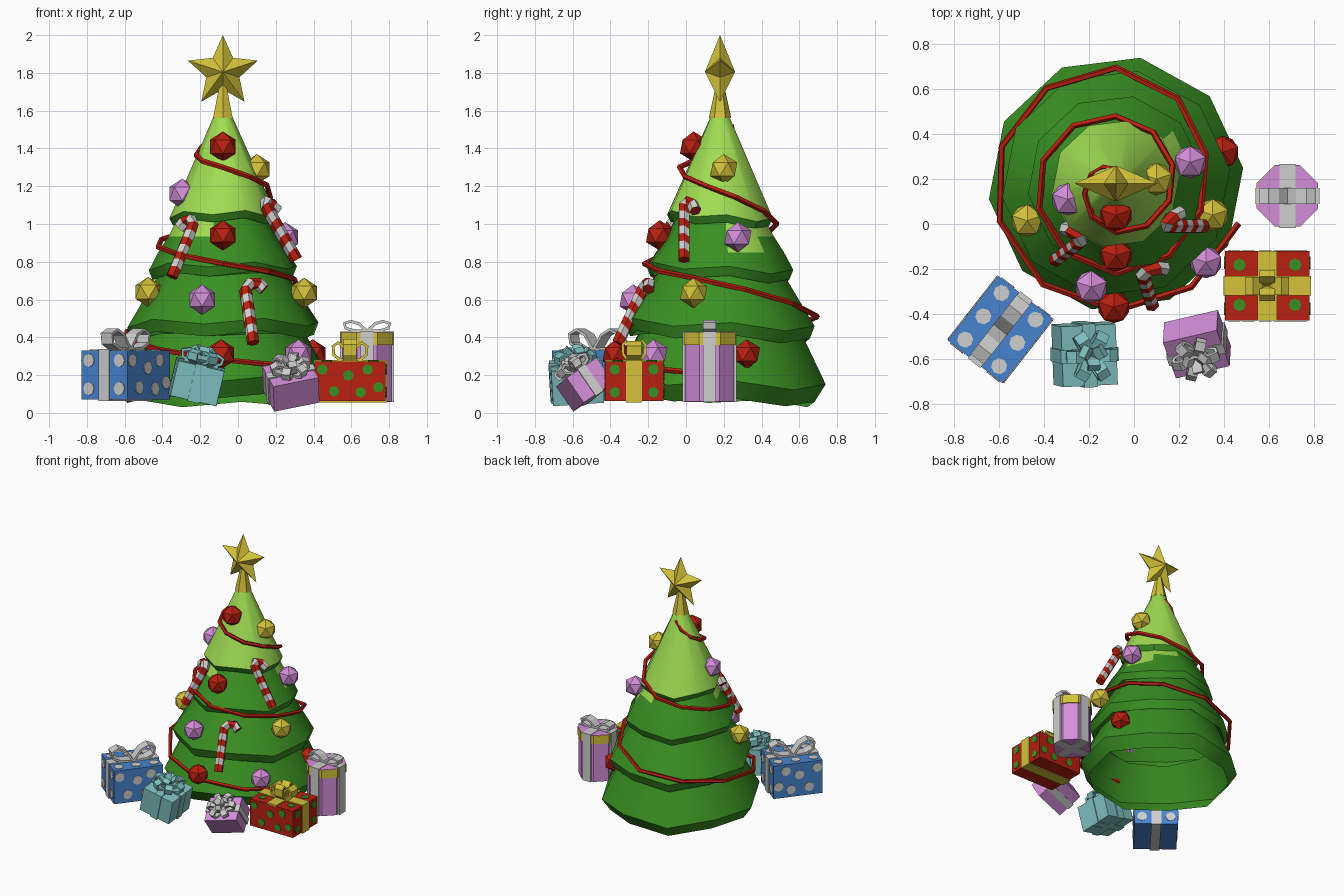
import bpy, bmesh, math
from mathutils import Vector, Matrix, Euler

if "Cube" in bpy.data.objects:
    bpy.data.objects.remove(bpy.data.objects["Cube"])

def material(name, col):
    m = bpy.data.materials.new(name)
    m.diffuse_color = (*col, 1)
    m.use_nodes = True
    m.node_tree.nodes["Principled BSDF"].inputs["Base Color"].default_value = m.diffuse_color
    return m

GREEN = material("pine green", (0.042, 0.28, 0.016))
LIME = material("light green", (0.35, 0.72, 0.085))
RED = material("red", (0.48, 0.014, 0.005))
GOLD = material("gold", (0.66, 0.54, 0.042))
PINK = material("pink", (0.66, 0.27, 0.69))
WHITE = material("silver white", (0.62, 0.62, 0.62))
BLUE = material("blue", (0.064, 0.23, 0.62))
TEAL = material("teal", (0.22, 0.54, 0.54))
CX, CY = -0.08, 0.18          # tree axis
I = Matrix.Identity(4)

def finish(name, bm, mats, mw=I, solid=0, recalc=True):
    if recalc:
        bmesh.ops.recalc_face_normals(bm, faces=bm.faces)
    me = bpy.data.meshes.new(name)
    bm.to_mesh(me)
    bm.free()
    for m in mats:
        me.materials.append(m)
    o = bpy.data.objects.new(name, me)
    bpy.context.collection.objects.link(o)
    o.matrix_world = mw
    if solid:
        mod = o.modifiers.new("thickness", 'SOLIDIFY')
        mod.thickness, mod.offset = solid, 0
    return o

def loft(bm, rings):
    """Skin closed rings of points; returns rows of faces."""
    vs = [[bm.verts.new(p) for p in r] for r in rings]
    n = len(vs[0])
    return [[bm.faces.new((a[j], a[(j + 1) % n], b[(j + 1) % n], b[j])) for j in range(n)]
            for a, b in zip(vs, vs[1:])], vs

def tube(name, pts, r, sides, mats, slant=0):
    """Tube along a path; alternates materials per segment."""
    pts = [Vector(p) for p in pts]
    rings, n = [], Vector((0.3, -0.8, 0.5))
    for i, p in enumerate(pts):
        t = (pts[min(i + 1, len(pts) - 1)] - pts[max(i - 1, 0)]).normalized()
        n = (n - t * n.dot(t)).normalized()
        b = t.cross(n)
        sl = slant if 0 < i < len(pts) - 1 else 0
        rings.append([p + (n * math.cos(a) + b * math.sin(a)) * r + t * sl * math.cos(a)
                      for a in (2 * math.pi * k / sides for k in range(sides))])
    bm = bmesh.new()
    rows, vs = loft(bm, rings)
    for i, row in enumerate(rows):
        for f in row:
            f.material_index = i % len(mats)
    bm.faces.new(vs[0])
    bm.faces.new(vs[-1])
    finish(name, bm, mats)

# ---- tree: one ten-sided revolved profile (radius, height, zigzag)
profile = [(0.045, 1.58, 0), (0.285, 1.04, .012), (0.265, 1.0, .012), (0.24, 1.03, 0),
           (0.29, 0.935, 0), (0.345, 0.85, 0), (0.395, 0.765, .014), (0.375, 0.715, .014),
           (0.34, 0.74, 0), (0.51, 0.465, .016), (0.485, 0.40, .016), (0.44, 0.42, 0),
           (0.57, 0.155, .018), (0.51, 0.065, .015)]
rings = []
for r, z, zig in profile:
    tilt = 0.022 if zig else 0
    rings.append([])
    for k in range(10):
        a = math.radians(7 + 36 * k)
        rings[-1].append((CX + r * math.cos(a), CY + r * math.sin(a),
                          z + zig * (-1) ** k - tilt * math.sin(a)))
bm = bmesh.new()
rows, vs = loft(bm, rings)
bm.faces.new(vs[0])
for f in rows[0]:
    f.material_index = 1
for row, k in ((3, 0), (3, 1), (4, 0), (3, 5), (3, 6)):   # light patches on the second tier
    rows[row][k].material_index = 1
tree = finish("tree", bm, [GREEN, LIME])
bpy.context.view_layer.objects.active = tree
tree.select_set(True)
bpy.ops.object.shade_smooth_by_angle(angle=math.radians(40))
tree.select_set(False)

# ---- star and its stem
bm = bmesh.new()
rim = []
for k in range(10):
    a, r = math.radians(90 + 36 * k), (0.195, 0.092)[k % 2]
    rim.append(bm.verts.new((CX + r * math.cos(a), CY, 1.805 + r * math.sin(a))))
for y in (-0.08, 0.08):
    c = bm.verts.new((CX, CY + y, 1.805))
    for k in range(10):
        bm.faces.new((rim[k], rim[(k + 1) % 10], c))
finish("star", bm, [GOLD])
bm = bmesh.new()
bmesh.ops.create_cone(bm, cap_ends=True, segments=6, radius1=0.06, radius2=0.02, depth=0.18)
finish("star_stem", bm, [GOLD], Matrix.Translation((CX, CY, 1.65)))

# ---- garland: helix through quarter-turn keys (radius, height)
keys = [(.06, 1.52), (.13, 1.38), (.215, 1.30), (.255, 1.18), (.30, 1.0), (.35, .90),
        (.40, .79), (.395, .69), (.515, .51), (.54, .41), (.565, .28), (.575, .20)]
path = []
for s in range(0, 28):
    q = min(s * 36 / 90, 10.999)
    i, f = int(q), q - int(q)
    r, z = (keys[i][d] * (1 - f) + keys[i + 1][d] * f for d in (0, 1))
    a = math.radians(90 + 90 * q)
    path.append((CX + r * math.cos(a), CY + r * math.sin(a), z))
tube("garland", path, 0.015, 5, [RED])

# ---- baubles
for i, (m, p) in enumerate([
        (RED, (-.08, .04, 1.41)), (GOLD, (.10, .20, 1.29)), (PINK, (-.295, .11, 1.16)),
        (RED, (-.08, -.14, .94)), (PINK, (.25, .275, .93)), (GOLD, (-.475, .015, .64)),
        (GOLD, (.35, .04, .635)), (PINK, (-.19, -.28, .60)), (RED, (-.09, -.37, .31)),
        (PINK, (.32, -.17, .31)), (RED, (.395, .32, .31))]):
    bm = bmesh.new()
    bmesh.ops.create_icosphere(bm, subdivisions=1, radius=0.08)
    finish(f"bauble_{i}", bm, [m], Matrix.Translation(p) @ Matrix.Rotation(math.pi / 2, 4, 'Z'))

# ---- candy canes: foot, shoulder, hook end
for i, (foot, top, end) in enumerate([
        ((-.35, -.16, .72), (-.24, -.08, .99), (-.31, -.02, .98)),
        ((.31, -.01, .81), (.15, -.01, 1.09), (.21, .05, 1.07)),
        ((.08, -.36, .37), (.04, -.23, .65), (.14, -.20, .655))]):
    foot, top, end = Vector(foot), Vector(top), Vector(end)
    up = (top - foot).normalized() * 0.035
    pts = [foot.lerp(top, k / 7) for k in range(8)]
    pts += [top.lerp(end, .25) + up, top.lerp(end, .7) + up, end]
    tube(f"candy_cane_{i}", pts, 0.033, 6, [RED, WHITE], 0.013)

# ---- gifts
def box(name, size, mat, mw):
    bm = bmesh.new()
    bmesh.ops.create_cube(bm, size=1, matrix=Matrix.Diagonal((*size, 1)))
    finish(name, bm, [mat], mw)

def bow(name, mat, mw, loops, thick=0.016):
    """Ribbon loops: (direction in degrees, length, height, width)."""
    bm = bmesh.new()
    for ang, L, H, w in loops:
        R = Matrix.Rotation(math.radians(ang), 3, 'Z')
        prof = [(0, .02), (.35, .75), (.7, 1), (1, .8), (.95, .35), (.6, .1), (.1, .04)]
        rows = [[bm.verts.new(R @ Vector((u * L, s * w / 2, v * H))) for s in (-1, 1)] for u, v in prof]
        for a, b in zip(rows, rows[1:]):
            bm.faces.new((a[0], b[0], b[1], a[1]))
    finish(name, bm, [mat], mw, solid=thick, recalc=False)

def dots(name, size, mat, mw, spots, r):
    """Thin round spots on chosen faces: (axis, side, positions from -1 to 1)."""
    bm = bmesh.new()
    for axis, sign, uv in spots:
        u_ax, v_ax = [d for d in range(3) if d != axis]
        R = (I, Matrix.Rotation(math.pi / 2, 4, 'X'), Matrix.Rotation(math.pi / 2, 4, 'Y'))[2 - axis]
        for u, v in uv:
            p = Vector((0, 0, 0))
            p[axis] = sign * (size[axis] / 2 + 0.003)
            p[u_ax], p[v_ax] = u * size[u_ax] / 2, v * size[v_ax] / 2
            bmesh.ops.create_circle(bm, cap_ends=True, segments=8, radius=r,
                                    matrix=Matrix.Translation(p) @ R)
    finish(name, bm, [mat], mw, solid=0.004)

def gift(name, loc, rot, size, mat, rib, strips, w, loops):
    mw = Matrix.Translation(loc) @ Euler([math.radians(a) for a in rot]).to_matrix().to_4x4()
    sx, sy, sz = size
    box(name + "_box", size, mat, mw)
    if 'x' in strips:
        box(name + "_ribbon_x", (sx + .014, w, sz + .014), rib, mw)
    if 'y' in strips:
        box(name + "_ribbon_y", (w, sy + .014, sz + .014), rib, mw)
    if 't' in strips:         # ribbon across the top only
        box(name + "_ribbon_top", (w, sy, .01), rib, mw @ Matrix.Translation((0, 0, sz / 2 + .003)))
    bow(name + "_bow", rib, mw @ Matrix.Translation((0, 0, sz / 2)), loops)
    return mw

def rosette(L, H, w):
    return [(60 * k, L, H * .75, w) for k in range(6)] + [(30 + 120 * k, L * .5, H, w) for k in range(3)]

four = [(-.66, -.55), (-.66, .6), (.66, -.55), (.66, .6)]
five = [(-.78, .6), (-.45, -.5), (-.05, .3), (.3, -.55), (.5, .6), (.8, -.3)]

bs = (0.365, 0.31, 0.26)
mw = gift("blue_gift", (-.595, -.47, .20), (0, 0, 52), bs, BLUE, WHITE, 'x', .07,
          [(0, .16, .11, .075), (180, .16, .11, .075)])
dots("blue_gift_dots", bs, WHITE, mw,
     [(2, 1, [(x, y) for x in (-.72, 0, .72) for y in (-.62, .62)]),
      (1, 1, five), (1, -1, five), (0, 1, four), (0, -1, four)], .036)

rs = (0.375, 0.31, 0.21)
mw = gift("red_gift", (.593, -.275, .167), (0, 0, 0), rs, RED, GOLD, 'xt', .085,
          [(0, .09, .10, .08), (180, .09, .10, .08), (90, .06, .11, .07), (270, .06, .11, .07)])
dots("red_gift_dots", rs, GREEN, mw,
     [(2, 1, four), (1, 1, five), (1, -1, five), (0, 1, four), (0, -1, four)], .028)

gift("teal_gift", (-.22, -.58, .165), (4, 13, 3), (.25, .27, .19), TEAL, TEAL, 'xy', .06,
     rosette(.11, .09, .055))
gift("small_pink_gift", (.28, -.535, .150), (33, -11, 13), (.25, .20, .16), PINK, WHITE, 'x', .05,
     rosette(.10, .085, .045))

# ---- tall octagonal gift with a banded lid
def prism(name, r, z0, z1, mat):
    bm = bmesh.new()
    bmesh.ops.create_cone(bm, cap_ends=True, segments=8, radius1=r, radius2=r, depth=z1 - z0,
                          matrix=Matrix.Rotation(math.pi / 8, 4, 'Z'))
    finish(name, bm, [mat], Matrix.Translation((.683, .125, (z0 + z1) / 2)))

prism("tall_gift_body", .14, .06, .37, PINK)
prism("tall_gift_lid_band", .148, .36, .425, GOLD)
prism("tall_gift_lid_top", .146, .424, .428, PINK)
centre = Matrix.Translation((.683, .125, .245))
box("tall_gift_ribbon_x", (.286, .07, .374), WHITE, centre)
box("tall_gift_ribbon_y", (.07, .286, .374), WHITE, centre)
bow("tall_gift_bow", WHITE, Matrix.Translation((.683, .125, .43)),
    [(0, .12, .055, .07), (180, .12, .055, .07)])
